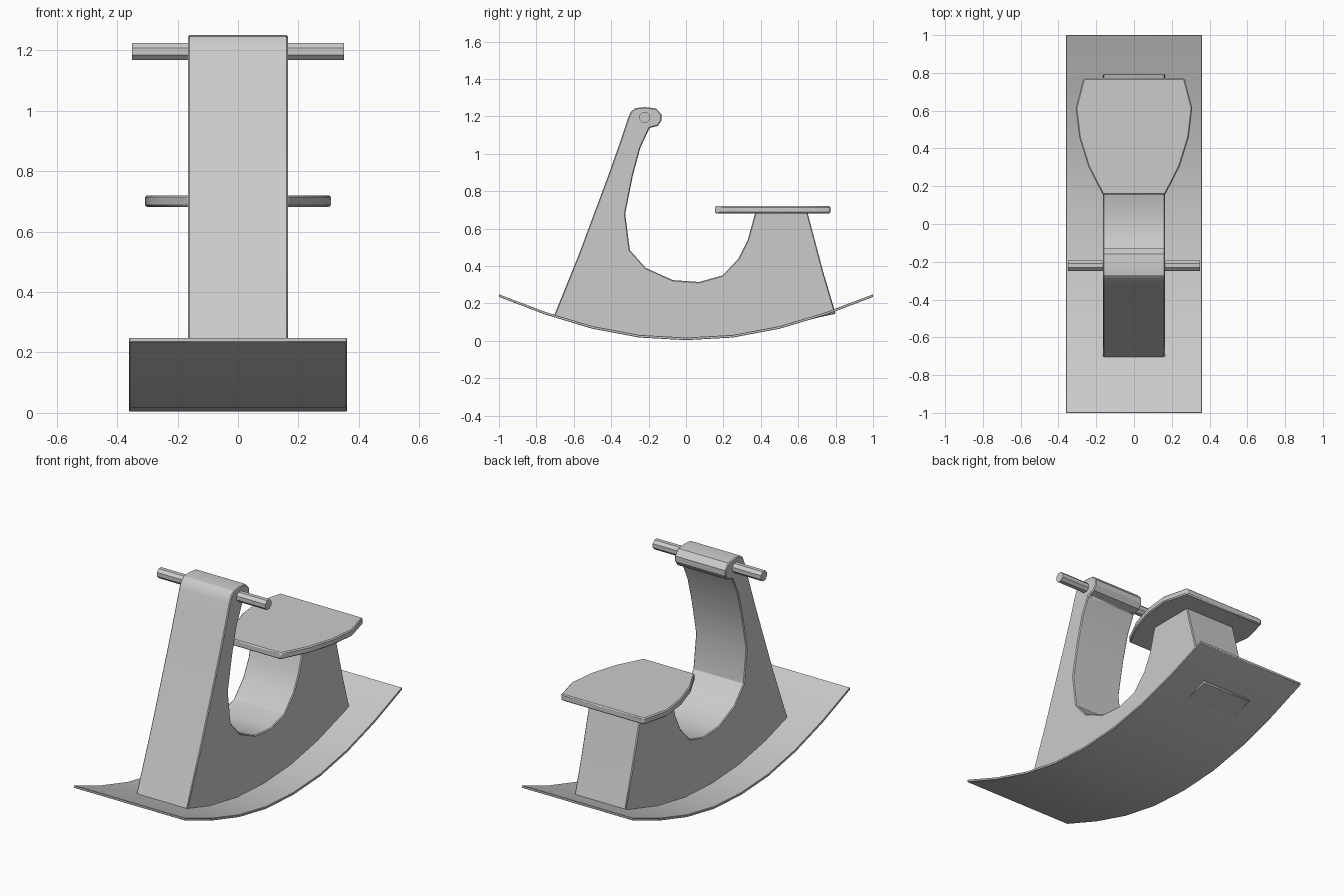
import bpy
import bmesh
from math import radians, pi
from mathutils import Matrix

old = bpy.data.objects.get("Cube")
if old:
    bpy.data.objects.remove(old)

# One plain grey for every part
grey = bpy.data.materials.new("plain grey")
grey.use_nodes = True
colour = (0.6, 0.6, 0.6, 1)
grey.diffuse_color = colour
grey.node_tree.nodes["Principled BSDF"].inputs["Base Color"].default_value = colour


def finish(name, bm, bevel=0):
    """Turn a bmesh into a shaded object, with optional softened edges."""
    bmesh.ops.recalc_face_normals(bm, faces=bm.faces)
    mesh = bpy.data.meshes.new(name)
    bm.to_mesh(mesh)
    bm.free()
    mesh.materials.append(grey)
    obj = bpy.data.objects.new(name, mesh)
    bpy.context.collection.objects.link(obj)
    if bevel:
        mod = obj.modifiers.new("soft edges", "BEVEL")
        mod.width = bevel
        mod.segments = 1
        mod.limit_method = "ANGLE"
        mod.angle_limit = radians(50)
    bpy.ops.object.select_all(action="DESELECT")
    obj.select_set(True)
    bpy.context.view_layer.objects.active = obj
    bpy.ops.object.shade_smooth_by_angle(angle=radians(30))
    return obj


def extrude(name, points, offset, bevel=0):
    """Extrude a closed outline of 3D points along an offset."""
    bm = bmesh.new()
    face = bm.faces.new([bm.verts.new(p) for p in points])
    geom = bmesh.ops.extrude_face_region(bm, geom=[face])["geom"]
    verts = [v for v in geom if isinstance(v, bmesh.types.BMVert)]
    bmesh.ops.translate(bm, verts=verts, vec=offset)
    return finish(name, bm, bevel)


# Curved rocker sheet, mirrored front to back
half = [(0, 0.004), (0.25, 0.018), (0.5, 0.065), (0.75, 0.14), (1, 0.235)]
arc = [(-y, z) for y, z in half[:0:-1]] + half
sheet = arc + [(y, z + 0.014) for y, z in reversed(arc)]
extrude("rocker", [(-0.36, y, z) for y, z in sheet], (0.72, 0, 0), 0.002)

# Upright body: neck, rounded head, scooped leg room and seat post
neck_front = [(-0.705, 0.135), (-0.57, 0.47), (-0.41, 0.9), (-0.35, 1.07)]
head = [(-0.31, 1.19), (-0.295, 1.225), (-0.27, 1.245), (-0.22, 1.25),
        (-0.16, 1.243), (-0.13, 1.21), (-0.13, 1.18), (-0.15, 1.15), (-0.195, 1.138)]
scoop = [(-0.245, 1.03), (-0.285, 0.88), (-0.325, 0.68), (-0.3, 0.485),
         (-0.215, 0.39), (-0.07, 0.325), (0.07, 0.315), (0.195, 0.35),
         (0.28, 0.44), (0.33, 0.54), (0.37, 0.685)]
post_back = [(0.65, 0.685), (0.735, 0.365), (0.8, 0.145), (0.72, 0.128)]
underside = [(y, z + 0.007) for y, z in arc[6:1:-1]]
outline = neck_front + head + scoop + post_back + underside
extrude("body", [(-0.165, y, z) for y, z in outline], (0.33, 0, 0), 0.005)

# Flared seat board, mirrored left to right
side = [(0.165, 0.155), (0.242, 0.305), (0.29, 0.46), (0.308, 0.615), (0.267, 0.772)]
seat = side + [(-x, y) for x, y in reversed(side)]
extrude("seat", [(x, y, 0.682) for x, y in seat], (0, 0, 0.038), 0.006)

# Handlebar through the head
bm = bmesh.new()
place = Matrix.Translation((0, -0.22, 1.196)) @ Matrix.Rotation(pi / 2, 4, "Y") @ Matrix.Rotation(pi / 8, 4, "Z")
bmesh.ops.create_cone(bm, cap_ends=True, segments=8, radius1=0.03,
                      radius2=0.03, depth=0.7, matrix=place)
finish("handlebar", bm)
